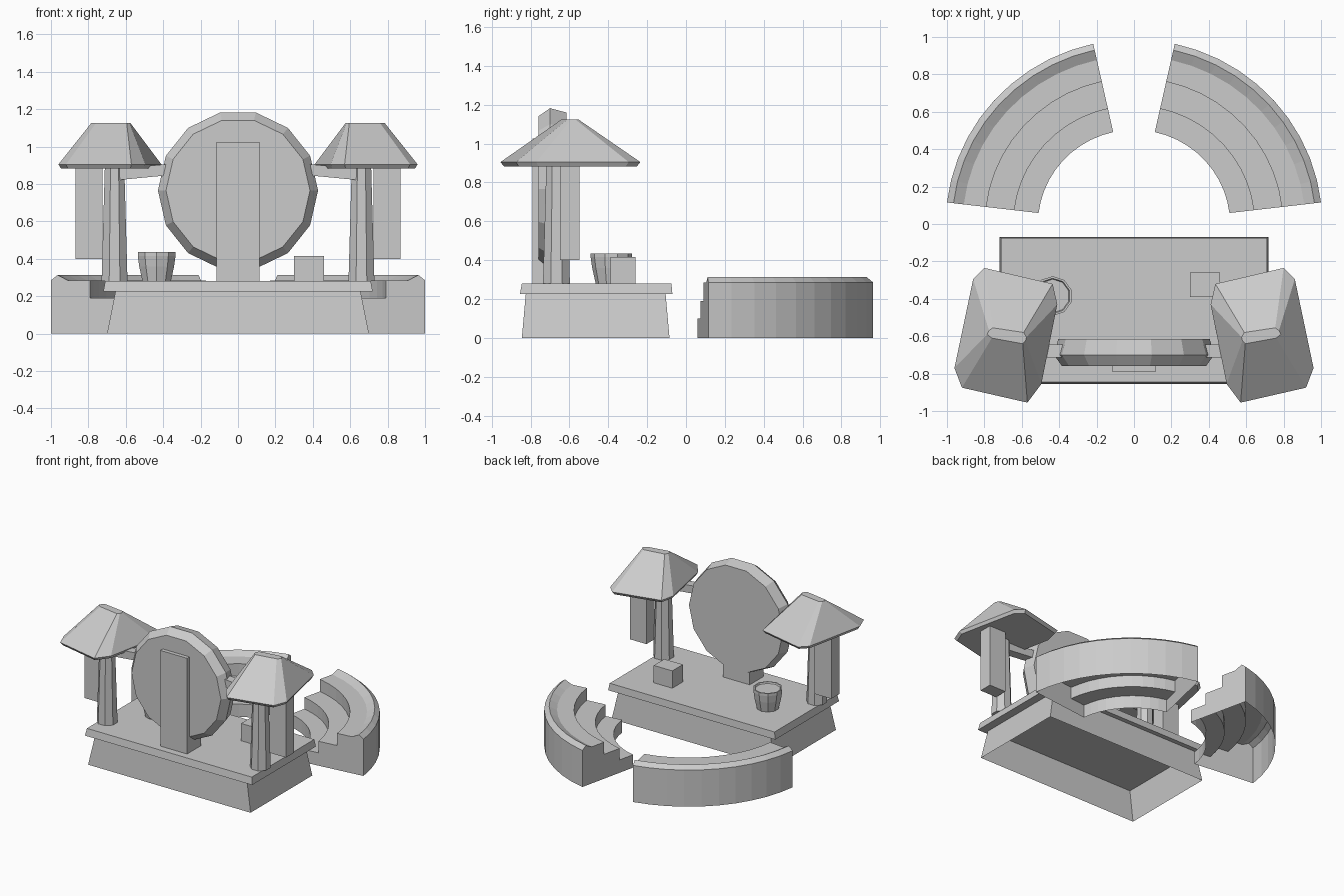
import bpy, bmesh
from math import cos, sin, pi, radians
from mathutils import Vector, Matrix

cube = bpy.data.objects.get("Cube")
if cube:
    bpy.data.objects.remove(cube, do_unlink=True)

stone = bpy.data.materials.new("plain_grey")
stone.use_nodes = True
grey = (0.6, 0.6, 0.6, 1)
stone.diffuse_color = grey
stone.node_tree.nodes["Principled BSDF"].inputs["Base Color"].default_value = grey


def loft(name, rings, closed=True, start=True, end=True):
    """Skin a row of matching rings, with optional end caps."""
    bm = bmesh.new()
    rows = [[bm.verts.new(p) for p in ring] for ring in rings]
    n = len(rows[0])
    for a, b in zip(rows, rows[1:]):
        for i in range(n if closed else n - 1):
            j = (i + 1) % n
            bm.faces.new((a[i], a[j], b[j], b[i]))
    if start:
        bm.faces.new(rows[0][::-1])
    if end:
        bm.faces.new(rows[-1])
    bmesh.ops.recalc_face_normals(bm, faces=bm.faces)
    mesh = bpy.data.meshes.new(name)
    bm.to_mesh(mesh)
    bm.free()
    mesh.materials.append(stone)
    obj = bpy.data.objects.new(name, mesh)
    bpy.context.collection.objects.link(obj)
    return obj


def rect(x0, x1, y0, y1, z):
    return [(x0, y0, z), (x1, y0, z), (x1, y1, z), (x0, y1, z)]


def box(name, x0, x1, y0, y1, z0, z1):
    return loft(name, [rect(x0, x1, y0, y1, z) for z in (z0, z1)])


def circle(x, y, z, r, n, phase=0.5):
    return [(x + r * cos(2 * pi * (i + phase) / n),
             y + r * sin(2 * pi * (i + phase) / n), z) for i in range(n)]


# Stage: open-bottomed tapered plinth with an overhanging slab
loft("stage_plinth", [rect(-0.70, 0.70, -0.845, -0.085, 0),
                      rect(-0.655, 0.655, -0.825, -0.105, 0.225)], start=False)
loft("stage_slab", [rect(-0.72, 0.72, -0.855, -0.07, 0.225),
                    rect(-0.71, 0.71, -0.845, -0.075, 0.28)])

# Large round disc with bevelled rim, and the board carrying it
disc = []
for y, r in ((-0.76, 0.385), (-0.70, 0.428), (-0.615, 0.405)):
    disc.append([(x, y, 0.765 + z) for x, z, _ in circle(0, 0, 0, r, 14, 0)])
loft("round_disc", disc)
box("disc_board", -0.115, 0.115, -0.79, -0.62, 0.28, 1.025)

# Small crate and tapered drum on the stage
box("crate", 0.30, 0.46, -0.39, -0.26, 0.28, 0.415)
drum = [circle(-0.435, -0.385, z, r, 10)
        for z, r in ((0.28, 0.08), (0.36, 0.098), (0.415, 0.106), (0.435, 0.106), (0.435, 0.095), (0.425, 0.09))]
loft("drum", drum)

# Roof outlines (eave and crown), drawn for the right side
eave = [(-0.80, -0.235), (-0.435, -0.32), (-0.41, -0.43), (-0.495, -0.855),
        (-0.57, -0.955), (-0.92, -0.875), (-0.96, -0.77), (-0.86, -0.295)]
crown = [(-0.755, -0.555), (-0.59, -0.58), (-0.575, -0.605), (-0.58, -0.625),
         (-0.595, -0.64), (-0.76, -0.61), (-0.785, -0.59), (-0.775, -0.57)]
centre = Vector((-0.685, -0.6))

# Tier profile (radius, height) from inner foot to outer foot
tiers = [(0.51, 0), (0.51, 0.1), (0.64, 0.1), (0.64, 0.19), (0.79, 0.19),
         (0.79, 0.285), (0.91, 0.285), (0.965, 0.313), (1.0, 0.285), (1.0, 0)]

for side, s in (("right", 1), ("left", -1)):
    def flip(points):
        return [(s * p[0], p[1], p[2]) for p in points]

    # Roof with a thin slanted eave
    lower = [centre + (Vector(p) - centre) * 0.95 for p in eave]
    layers = ((lower, 0.882), (eave, 0.905), (crown, 1.125))
    loft(side + "_roof", [flip([(p[0], p[1], z) for p in ring]) for ring, z in layers])

    # Tapered post
    loft(side + "_post", [flip(circle(-0.66, -0.667, z, r, 8))
                          for z, r in ((0.28, 0.075), (0.9, 0.056))])

    # Hanging panel beside the post
    loft(side + "_panel", [flip(rect(-0.868, -0.725, -0.65, -0.548, z)) for z in (0.4, 0.89)])

    # Slightly tilted beam joining the post to the disc
    beam = []
    for x, z in ((-0.65, 0.85), (-0.38, 0.876)):
        beam.append(flip([(x, -0.715, z - 0.03), (x, -0.645, z - 0.03),
                          (x, -0.645, z + 0.03), (x, -0.715, z + 0.03)]))
    loft(side + "_beam", beam)

    # Curved tiered seating, open underneath
    steps = 10
    sweep = []
    for i in range(steps + 1):
        a = radians(173.3 - 70.8 * i / steps)
        sweep.append(flip([(1.007 * r * cos(a), 0.987 * r * sin(a), z) for r, z in tiers]))
    loft(side + "_seating", sweep, closed=False)
